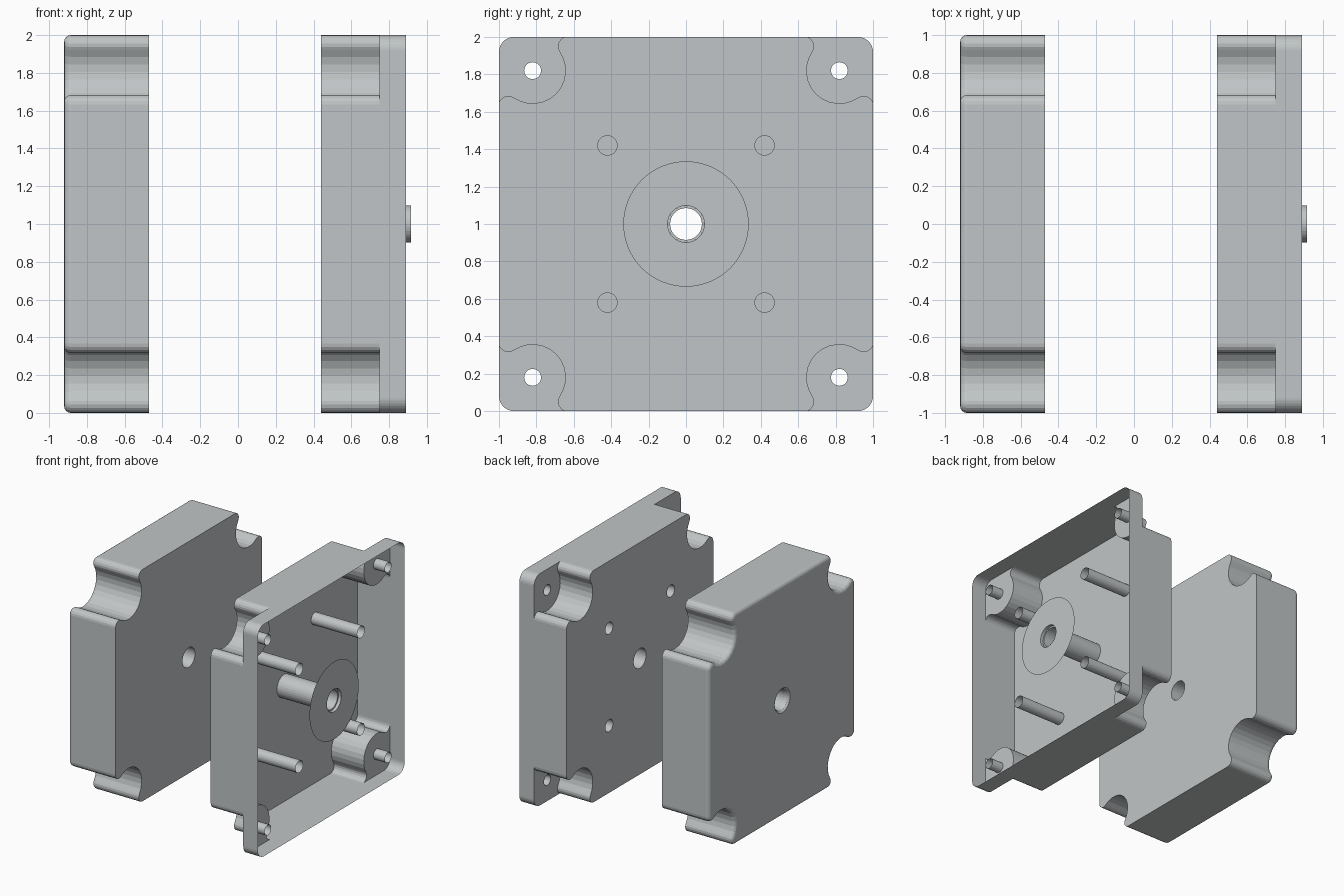
import bpy, bmesh, math

if "Cube" in bpy.data.objects:
    bpy.data.objects.remove(bpy.data.objects["Cube"])

mat = bpy.data.materials.new("light_grey")
mat.diffuse_color = (0.53, 0.56, 0.57, 1)
mat.use_nodes = True
mat.node_tree.nodes["Principled BSDF"].inputs["Base Color"].default_value = mat.diffuse_color


def arc(cy, cz, r, a0, a1, n):
    """Points (y, z) on an arc, angles in degrees."""
    return [(cy + r * math.cos(math.radians(a0 + (a1 - a0) * i / n)),
             cz + r * math.sin(math.radians(a0 + (a1 - a0) * i / n))) for i in range(n + 1)]


def circle(cy, cz, r, n=32):
    return arc(cy, cz, r, 0, 360, n)[:-1]


def turned(pts, k):
    """Rotate points by k quarter turns."""
    for _ in range(k):
        pts = [(-z, y) for y, z in pts]
    return pts


# Scalloped corner: small round, concave screw recess, small round
C, R, F = 0.82, 0.178, 0.05
OFF = math.sqrt((R + F) ** 2 - (1 - F - C) ** 2)
A = math.degrees(math.atan2(OFF, 1 - F - C))
LOW = C - OFF


def scallop(d=0.0):
    return (arc(1 - F, LOW, F - d, 0, 180 - A, 6)
            + arc(C, C, R + d, -A, A - 270, 12)[1:-1]
            + arc(LOW, 1 - F, F - d, A - 90, 90, 6))


def body_outline(d=0.0):
    return [p for k in range(4) for p in turned(scallop(d), k)]


def plate_corner():
    return arc(0.92, 0.92, 0.08, 0, 90, 8)


class Part:
    """Collects sheets and walls into one mesh; x is the depth axis."""

    def __init__(self, name):
        self.name, self.bm = name, bmesh.new()

    def ring(self, pts, x):
        return [self.bm.verts.new((x, y, z + 1)) for y, z in pts]

    def wall(self, rows):
        """rows: list of (outline, x), all with equal point counts."""
        rings = [self.ring(p, x) for p, x in rows]
        for a, b in zip(rings, rings[1:]):
            n = len(a)
            for i in range(n):
                j = (i + 1) % n
                self.bm.faces.new((a[i], a[j], b[j], b[i]))

    def sheet(self, loops, x):
        """Flat face: first loop is the border, the others are holes."""
        edges = []
        for pts in loops:
            v = self.ring(pts, x)
            edges += [self.bm.edges.new((v[i], v[(i + 1) % len(v)])) for i in range(len(v))]
        bmesh.ops.triangle_fill(self.bm, use_beauty=True, use_dissolve=False,
                                edges=edges, normal=(1, 0, 0))

    def finish(self):
        bmesh.ops.remove_doubles(self.bm, verts=self.bm.verts, dist=1e-4)
        bmesh.ops.recalc_face_normals(self.bm, faces=self.bm.faces)
        me = bpy.data.meshes.new(self.name)
        self.bm.to_mesh(me)
        self.bm.free()
        me.materials.append(mat)
        ob = bpy.data.objects.new(self.name, me)
        bpy.context.collection.objects.link(ob)


corners = [(C, C), (-C, C), (-C, -C), (C, -C)]
posts = [(s * 0.42, t * 0.42) for s in (-1, 1) for t in (-1, 1)]

# Solid cover block with a rounded outer edge and a countersunk bore
cover = Part("cover_block")
E = 0.035
steps = [math.radians(a) for a in (90, 67.5, 45, 22.5, 0)]
cover.wall([(body_outline(E * (1 - math.cos(a))), -0.92 + E * (1 - math.sin(a))) for a in steps]
           + [(body_outline(), -0.47)])
cover.wall([(circle(0, 0, r), x) for r, x in ((0.105, -0.92), (0.09, -0.905), (0.085, -0.88), (0.085, -0.47))])
cover.sheet([body_outline(E), circle(0, 0, 0.105)], -0.92)
cover.sheet([body_outline(), circle(0, 0, 0.085)], -0.47)
cover.finish()

# The bevel rows start at the flush side wall, so the end sheet closes the inset outline
# Open housing: floor, scalloped wall, corner ledges and rim
tray = Part("housing_shell")
tray.sheet([body_outline(), circle(0, 0, 0.085)] + [circle(y, z, 0.052) for y, z in posts], 0.44)
tray.wall([(body_outline(), 0.44), (body_outline(), 0.75)])
rim = [p for k in range(4) for p in turned(plate_corner(), k)]
tray.wall([(rim, 0.75), (rim, 0.89)])
for k in range(4):
    ledge = scallop() + plate_corner()[::-1]
    tray.sheet([turned(ledge, k), turned(circle(C, C, 0.045), k)], 0.75)
tray.finish()

# Hollow standoffs on the floor and short screw sleeves in the corners
for name, spots, r, x0, x1 in (("standoff", posts, 0.052, 0.44, 0.88),
                               ("screw_sleeve", corners, 0.045, 0.75, 0.86)):
    for y, z in spots:
        p = Part(name)
        p.wall([(circle(y, z, r), x0), (circle(y, z, r), x1)])
        p.finish()

# Central bearing tube with an inner step
hub = Part("centre_tube")
hub.wall([(circle(0, 0, r), x) for r, x in ((0.098, 0.44), (0.098, 0.917))])
hub.wall([(circle(0, 0, r), x) for r, x in ((0.085, 0.44), (0.085, 0.89), (0.098, 0.89))])
hub.finish()

# Thin disc on the end of the tube
disc = Part("thin_disc")
disc.wall([(circle(0, 0, 0.335, 64), 0.917), (circle(0, 0, 0.098, 64), 0.917)])
disc.finish()
